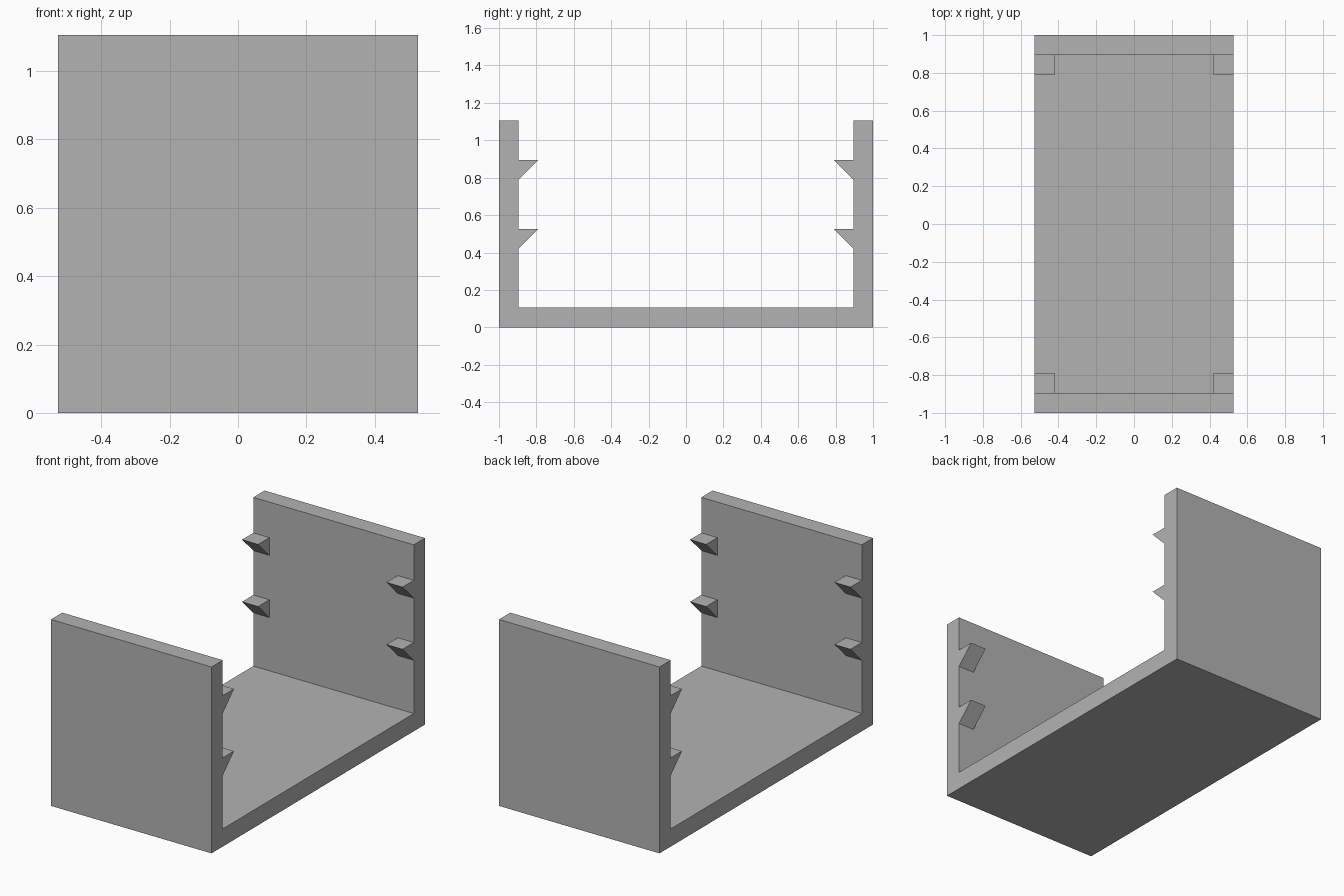
import bpy
import bmesh

if "Cube" in bpy.data.objects:
    bpy.data.objects.remove(bpy.data.objects["Cube"], do_unlink=True)

U = 2 / 19            # wall thickness, the module of the whole model
HALF_W = 5 * U        # half width along x
HALF_L = 1.0          # half length along y
HEIGHT = 10.5 * U

grey = bpy.data.materials.new("plain grey")
grey.use_nodes = True
colour = (0.45, 0.45, 0.45, 1)
grey.diffuse_color = colour
grey.node_tree.nodes["Principled BSDF"].inputs["Base Color"].default_value = colour


def extrude_profile(name, profile, x0, x1):
    """Extrude a (y, z) outline along x from x0 to x1."""
    bm = bmesh.new()
    face = bm.faces.new([bm.verts.new((x0, y, z)) for y, z in profile])
    result = bmesh.ops.extrude_face_region(bm, geom=[face])
    moved = [g for g in result["geom"] if isinstance(g, bmesh.types.BMVert)]
    bmesh.ops.translate(bm, verts=moved, vec=(x1 - x0, 0, 0))
    bmesh.ops.recalc_face_normals(bm, faces=bm.faces)
    mesh = bpy.data.meshes.new(name)
    bm.to_mesh(mesh)
    bm.free()
    mesh.materials.append(grey)
    obj = bpy.data.objects.new(name, mesh)
    bpy.context.collection.objects.link(obj)
    return obj


# U-shaped channel: floor with two end walls
inner = HALF_L - U
half = [(HALF_L, 0), (HALF_L, HEIGHT), (inner, HEIGHT), (inner, U)]
extrude_profile("channel", half + [(-y, z) for y, z in reversed(half)], -HALF_W, HALF_W)

# Wedge brackets: flat on top, sloped below, at the corners of each end wall
for level, top in (("lower", 5 * U), ("upper", 8.5 * U)):
    for end, sy in (("front", -1), ("back", 1)):
        wedge = [(sy * inner, top), (sy * (inner - U), top), (sy * inner, top - U)]
        for side, x0 in (("left", HALF_W - U), ("right", -HALF_W)):
            extrude_profile(f"{level}_{end}_{side}_bracket", wedge, x0, x0 + U)
